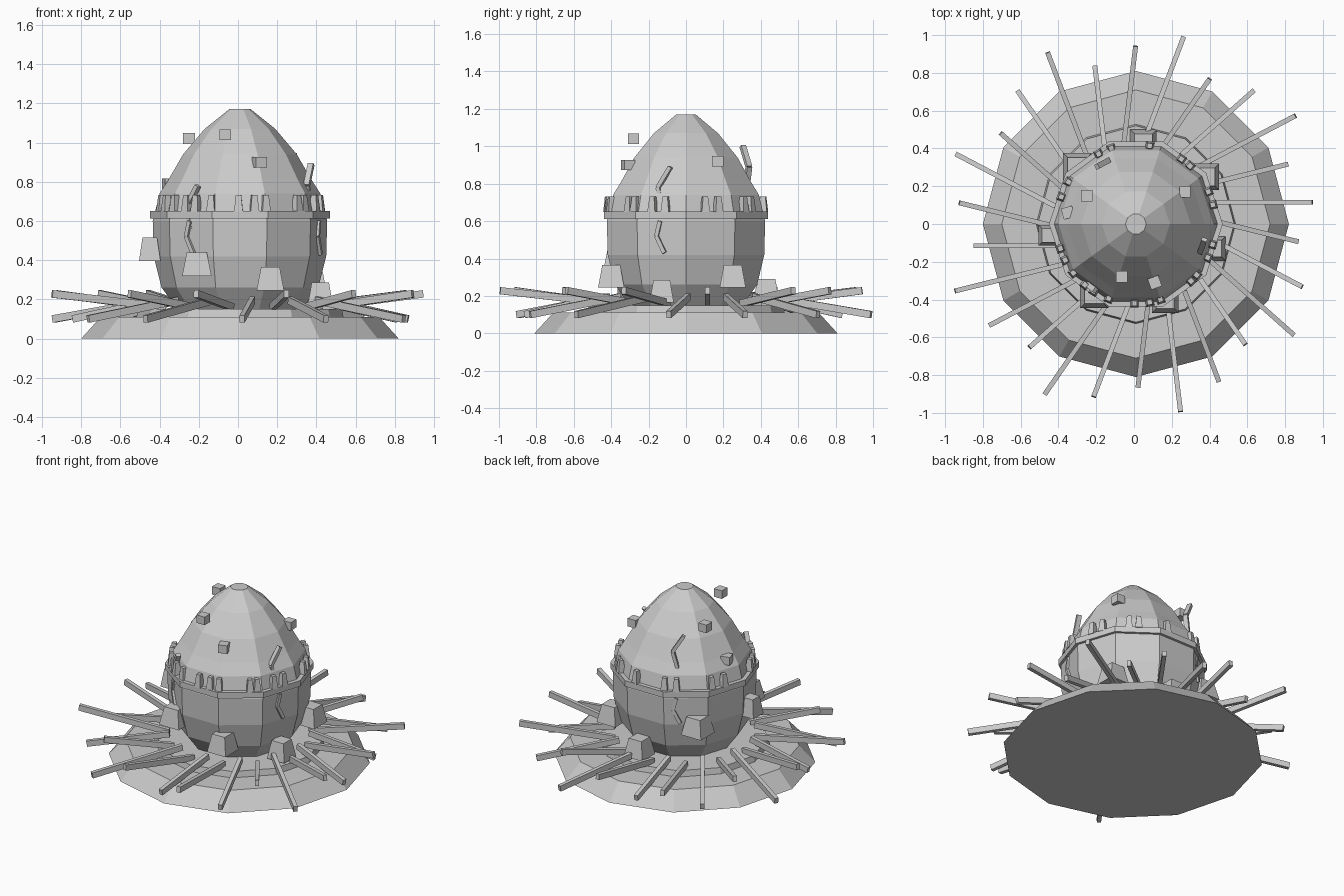
import bpy
import bmesh
from math import cos, sin, pi, radians
from mathutils import Matrix, Vector

if "Cube" in bpy.data.objects:
    bpy.data.objects.remove(bpy.data.objects["Cube"])

CENTRE = Vector((0.01, 0, 0))
grey = bpy.data.materials.new("plain grey")
grey.use_nodes = True
GREY = (0.6, 0.6, 0.6, 1)
grey.diffuse_color = GREY
grey.node_tree.nodes["Principled BSDF"].inputs["Base Color"].default_value = GREY


def finish(name, bm, location=CENTRE):
    """Turn a bmesh into a flat shaded object."""
    bmesh.ops.recalc_face_normals(bm, faces=bm.faces)
    mesh = bpy.data.meshes.new(name)
    bm.to_mesh(mesh)
    bm.free()
    mesh.materials.append(grey)
    obj = bpy.data.objects.new(name, mesh)
    obj.location = location
    bpy.context.collection.objects.link(obj)
    return obj


def lathe(name, profile, sides, closed=False):
    """Spin (radius, height) points; cap the ends or join them in a ring."""
    bm = bmesh.new()
    rings = []
    for r, z in profile:
        turn = [2 * pi * i / sides for i in range(sides)]
        rings.append([bm.verts.new((r * cos(a), r * sin(a), z)) for a in turn])
    pairs = list(zip(rings, rings[1:]))
    if closed:
        pairs.append((rings[-1], rings[0]))
    else:
        bm.faces.new(rings[0])
        bm.faces.new(rings[-1])
    for low, high in pairs:
        for i in range(sides):
            j = (i + 1) % sides
            bm.faces.new((low[i], low[j], high[j], high[i]))
    return finish(name, bm)


def add_box(bm, matrix, size, taper=1.0):
    """Box about the matrix origin, its top scaled by taper."""
    verts = bmesh.ops.create_cube(bm, size=1)["verts"]
    for v in verts:
        k = taper if v.co.z > 0 else 1
        v.co = matrix @ Vector((v.co.x * size[0] * k, v.co.y * size[1] * k, v.co.z * size[2]))


def add_beam(bm, start, end, width, depth, outward):
    """Bar between two points, its depth facing the outward direction."""
    along = (end - start).normalized()
    side = along.cross(outward).normalized()
    face = side.cross(along)
    frame = Matrix((side, face, along)).transposed().to_4x4()
    add_box(bm, Matrix.Translation((start + end) / 2) @ frame,
            (width, depth, (end - start).length))


# Base mound with a low step
lathe("base_mound", [(0.81, 0), (0.71, 0.11)], 12)
lathe("base_step", [(0.53, 0.10), (0.52, 0.15)], 12)

# Faceted egg and the band around it
lathe("egg_shell", [(0.31, 0.14), (0.4, 0.26), (0.44, 0.42), (0.445, 0.6), (0.41, 0.74),
                    (0.365, 0.81), (0.29, 0.94), (0.18, 1.07), (0.055, 1.17)], 10)
lathe("egg_band", [(0.43, 0.612), (0.46, 0.612), (0.46, 0.652), (0.43, 0.652)], 10, True)

# Nest twigs: slightly off radial, alternately raised and lowered
TWIGS = 26
bm = bmesh.new()
for i in range(TWIGS):
    a = 2 * pi * i / TWIGS
    radial = Vector((cos(a), sin(a), 0))
    shift = Vector((-sin(a), cos(a), 0)) * 0.115
    reach = (0.935, 0.855, 1.015)[i % 3]
    z_in, z_out = ((0.16, 0.228), (0.195, 0.1))[i % 2]
    add_beam(bm, radial * 0.42 + shift + Vector((0, 0, z_in)),
             radial * reach + shift + Vector((0, 0, z_out)), 0.026, 0.038, Vector((0, 0, 1)))
finish("nest_twigs", bm)

# Small tapered teeth standing on the band
bm = bmesh.new()
for deg in (-91, -80, -72, -46, -40, -25, -15, 14, 24, 47, 55, 80, 108,
            118, 148, 160, 198, 207, 218, 230, 238, 250):
    a = radians(deg)
    spot = Matrix.Translation((0.42 * cos(a), 0.42 * sin(a), 0.69))
    add_box(bm, spot @ Matrix.Rotation(a, 4, "Z"), (0.045, 0.045, 0.085), 0.6)
finish("band_teeth", bm)

# Zigzag cracks in three places, upper and lower halves
for n, (deg, lift, upper_r) in enumerate(((-19, 0, 0.37), (118, 0.11, 0.365), (-127, -0.11, 0.41))):
    a = radians(deg)
    out = Vector((cos(a), sin(a), 0))
    side = Vector((-sin(a), cos(a), 0))
    bm = bmesh.new()
    for r, base, steps in ((upper_r, lift, ((0.04, 0.89), (-0.03, 0.78), (0, 0.67))),
                           (0.42, 0, ((0, 0.6), (-0.02, 0.52), (0.025, 0.43)))):
        points = [out * r + side * s + Vector((0, 0, z + base)) for s, z in steps]
        for p, q in zip(points, points[1:]):
            add_beam(bm, p, q, 0.022, 0.03, out)
    finish(f"zigzag_crack_{n + 1}", bm)

# Tapered blocks stuck to the lower shell
for n, (x, y, z, w) in enumerate((
        (-0.45, -0.06, 0.455, 0.11), (-0.21, -0.37, 0.38, 0.15), (0.165, -0.4, 0.305, 0.14),
        (0.42, -0.13, 0.225, 0.13), (0.38, 0.25, 0.305, 0.14), (0.05, 0.43, 0.23, 0.14),
        (-0.3, 0.3, 0.42, 0.15))):
    bm = bmesh.new()
    add_box(bm, Matrix.Identity(4), (w, w, 0.12), 0.68)
    finish(f"shell_block_{n + 1}", bm, (x, y, z))

# Loose cubes hovering around the top
for n, (x, y, z, turn) in enumerate((
        (-0.065, -0.28, 1.04, 0), (0.11, -0.31, 0.9, 20), (-0.25, 0.15, 1.02, 0),
        (0.27, 0.17, 0.92, 0), (-0.35, 0.06, 0.79, 15))):
    bm = bmesh.new()
    add_box(bm, Matrix.Rotation(radians(turn), 4, "Z"), (0.06, 0.06, 0.055))
    finish(f"floating_cube_{n + 1}", bm, (x, y, z))
